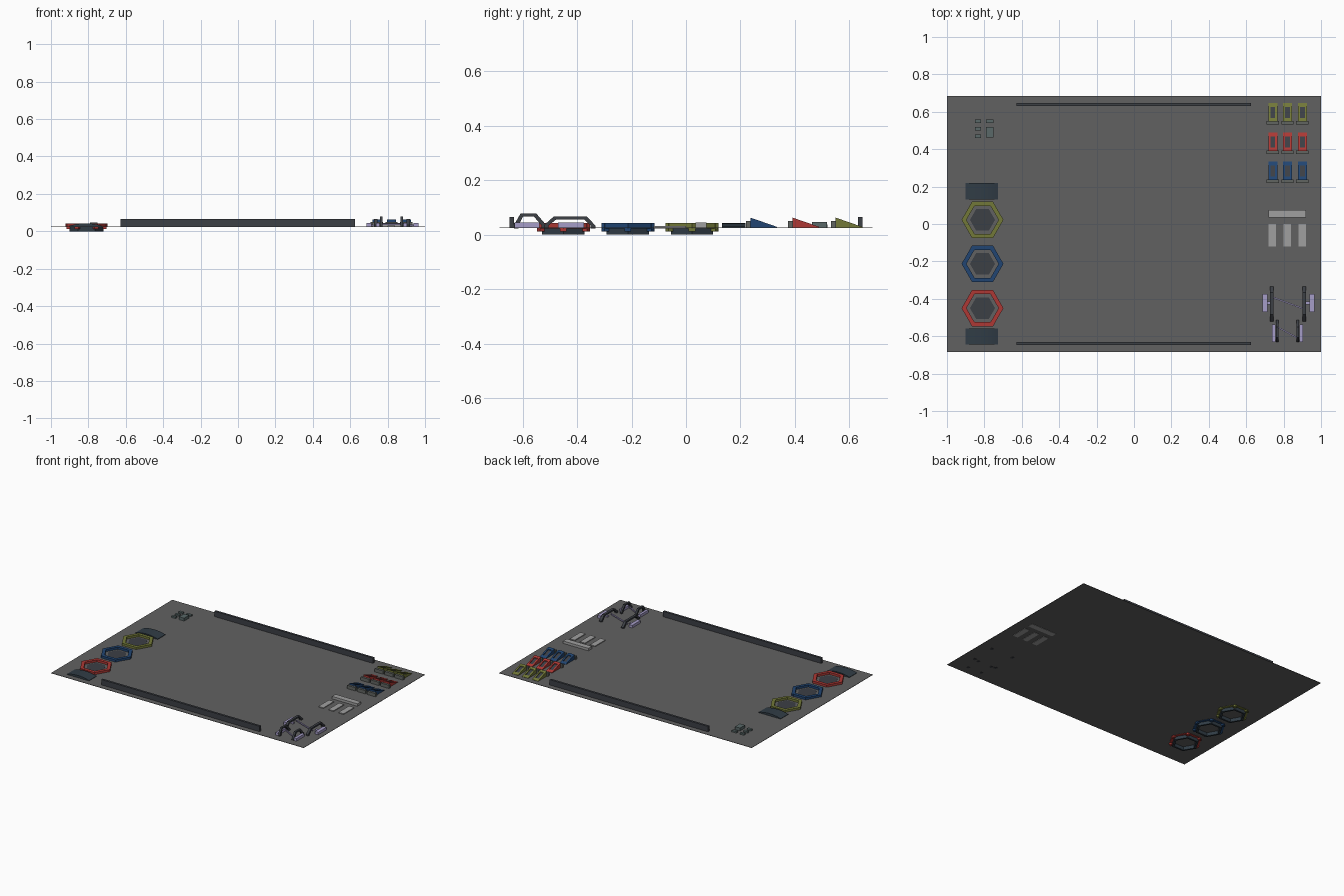
import bpy, bmesh, math

if "Cube" in bpy.data.objects:
    bpy.data.objects.remove(bpy.data.objects["Cube"])

FZ = 0.0265  # top of the floor sheet
mats = {}


def mat(name, c):
    m = bpy.data.materials.new(name)
    m.diffuse_color = (*c, 1)
    m.use_nodes = True
    m.node_tree.nodes["Principled BSDF"].inputs["Base Color"].default_value = m.diffuse_color
    mats[name] = m


mat("floor_grey", (0.12, 0.12, 0.12))
mat("dark", (0.045, 0.05, 0.06))
mat("navy_grey", (0.03, 0.045, 0.06))
mat("teal_grey", (0.10, 0.14, 0.14))
mat("plate_grey", (0.12, 0.13, 0.12))
mat("light_grey", (0.35, 0.35, 0.35))
mat("lilac", (0.38, 0.34, 0.58))
mat("red", (0.42, 0.04, 0.035))
mat("blue", (0.015, 0.06, 0.17))
mat("olive", (0.17, 0.19, 0.04))


def finish(name, bm, m):
    bmesh.ops.recalc_face_normals(bm, faces=bm.faces)
    me = bpy.data.meshes.new(name)
    bm.to_mesh(me)
    bm.free()
    ob = bpy.data.objects.new(name, me)
    me.materials.append(mats[m])
    bpy.context.collection.objects.link(ob)
    return ob


def box(name, x0, x1, y0, y1, z0, z1, m):
    bm = bmesh.new()
    bmesh.ops.create_cube(bm, size=1)
    for v in bm.verts:
        v.co = ((x0 + x1) / 2 + v.co.x * (x1 - x0),
                (y0 + y1) / 2 + v.co.y * (y1 - y0),
                (z0 + z1) / 2 + v.co.z * (z1 - z0))
    return finish(name, bm, m)


def extrude(name, pts, vec, m):
    """Extrude a closed loop of 3D points along vec."""
    bm = bmesh.new()
    f = bm.faces.new([bm.verts.new(p) for p in pts])
    r = bmesh.ops.extrude_face_region(bm, geom=[f])
    vs = [g for g in r["geom"] if isinstance(g, bmesh.types.BMVert)]
    bmesh.ops.translate(bm, verts=vs, vec=vec)
    return finish(name, bm, m)


def hexagon(r, cx, cy, z):
    return [(cx + r * math.cos(i * math.pi / 3), cy + r * math.sin(i * math.pi / 3), z) for i in range(6)]


def hex_ring(name, cx, cy, r_out, r_in, z0, z1, m):
    bm = bmesh.new()
    loops = [[bm.verts.new(p) for p in hexagon(r, cx, cy, z)]
             for r, z in ((r_out, z0), (r_out, z1), (r_in, z1), (r_in, z0))]
    for k in range(4):
        a, b = loops[k], loops[(k + 1) % 4]
        for i in range(6):
            j = (i + 1) % 6
            bm.faces.new((a[i], a[j], b[j], b[i]))
    return finish(name, bm, m)


# Floor and long side rails
box("floor", -1, 1, -0.685, 0.685, 0.0240, FZ, "floor_grey")
for s, side in ((1, "back"), (-1, "front")):
    box(side + "_rail", -0.628, 0.625, s * 0.64 - 0.008, s * 0.64 + 0.008, FZ - 0.001, 0.065, "dark")

# Hexagonal pads with coloured rims, corner clips and lower rings
CX = -0.81
for col, cy in (("red", -0.45), ("blue", -0.213), ("olive", 0.022)):
    hex_ring(col + "_hex_rim", CX, cy, 0.112, 0.086, 0.022, 0.042, col)
    extrude(col + "_hex_centre", hexagon(0.067, CX, cy, FZ - 0.001), (0, 0, 0.004), "dark")
    hex_ring(col + "_hex_under_ring", CX, cy, 0.09, 0.075, 0.0, 0.025, "navy_grey")
    for i in range(6):
        c = box(col + "_hex_clip", 0.088, 0.106, -0.012, 0.012, 0.012, 0.04, col)
        c.location = (CX, cy, 0)
        c.rotation_euler.z = i * math.pi / 3

# Arched end blocks
for y, name in ((0.175, "back_end_block"), (-0.602, "front_end_block")):
    arc = [(CX - 0.005 + 0.087 * t, y - 0.043, FZ + 0.003 + 0.013 * (1 - t * t))
           for t in [k / 5 - 1 for k in range(11)]]
    low = [(CX + 0.082, y - 0.043, FZ - 0.001), (CX - 0.092, y - 0.043, FZ - 0.001)]
    extrude(name, arc + low, (0, 0.086, 0), "navy_grey")

# Small crates
for y in (0.47, 0.51, 0.55):
    box("small_crate", -0.85, -0.817, y - 0.009, y + 0.009, FZ - 0.001, 0.037, "teal_grey")
box("small_crate", -0.79, -0.752, 0.541, 0.559, FZ - 0.001, 0.037, "teal_grey")
box("large_crate", -0.79, -0.75, 0.462, 0.518, FZ - 0.001, 0.047, "teal_grey")


def wedge(x, y, col):
    """Sloped ramp with a recessed dark panel and an upright end plate."""
    w, n, L, h = 0.024, 0.013, 0.098, 0.034
    y0 = y + 0.016

    def side(xa, xb, a, b, drop, name, m):
        def top(t):
            return FZ + h * (1 - t) + 0.002 - drop
        pts = [(xa, y0 + L * a, FZ - 0.001), (xa, y0 + L * b, FZ - 0.001),
               (xa, y0 + L * b, max(top(b), FZ)), (xa, y0 + L * a, top(a))]
        extrude(name, pts, (xb - xa, 0, 0), m)
    for s in (-1, 1):
        side(x + s * n, x + s * w, 0, 1, 0, col + "_ramp_side", col)
    side(x - n, x + n, 0, 0.18, 0, col + "_ramp_head", col)
    side(x - n, x + n, 0.78, 1, 0, col + "_ramp_toe", col)
    side(x - n, x + n, 0.18, 0.78, 0.006, col + "_ramp_panel", "dark")
    box(col + "_ramp_plate", x - 0.033, x + 0.033, y, y + 0.017, FZ - 0.001, 0.05, "plate_grey")


for col, y in (("blue", 0.22), ("red", 0.375), ("olive", 0.533)):
    for x in (0.742, 0.821, 0.9):
        wedge(x, y, col)

# Pale bars set through the floor
box("cross_bar", 0.72, 0.92, 0.035, 0.075, 0.022, 0.044, "light_grey")
for x in (0.74, 0.82, 0.9):
    box("short_bar", x - 0.02, x + 0.02, -0.12, 0.0, 0.022, 0.032, "light_grey")


def frame(x, y0, y1, ya, yb, h, t):
    """Trapezoid arch frame: legs y0,y1 at the floor, flat top from ya to yb."""
    k = 0.018
    z0 = 0.022
    outer = [(y0, z0), (y0, 0.034), (ya, h), (yb, h), (y1, 0.034), (y1, z0)]
    inner = [(y1 - k, z0), (y1 - k, 0.034), (yb - k * .5, h - 0.011),
             (ya + k * .5, h - 0.011), (y0 + k, 0.034), (y0 + k, z0)]
    extrude("arch_frame", [(x - t, y, z) for y, z in outer + inner], (2 * t, 0, 0), "dark")


def strut(xa, ya, xb, yb, z):
    """Slim diagonal link between two frames."""
    c = 0.004
    extrude("diagonal_strut", [(xa, ya - c, z), (xa, ya + c, z), (xa, ya + c, z + 0.008), (xa, ya - c, z + 0.008)],
            (xb - xa, yb - ya, 0), "lilac")


# Two sets of arch frames with lilac side pads
for x in (0.737, 0.911):
    frame(x, -0.522, -0.333, -0.485, -0.365, 0.067, 0.009)
for x in (0.766, 0.875):
    frame(x, -0.632, -0.512, -0.607, -0.55, 0.078, 0.007)
for x0, x1 in ((0.688, 0.713), (0.939, 0.964)):
    box("wide_pad", x0, x1, -0.47, -0.375, FZ - 0.001, 0.045, "lilac")
for x0, x1 in ((0.738, 0.756), (0.884, 0.904)):
    box("narrow_pad", x0, x1, -0.63, -0.538, FZ - 0.001, 0.045, "lilac")
for s in (-1, 1):
    box("wide_pad_link", 0.824 + s * 0.102 - 0.015, 0.824 + s * 0.102 + 0.015, -0.43, -0.415, 0.028, 0.036, "lilac")
strut(0.737, -0.39, 0.911, -0.455, 0.034)
strut(0.766, -0.55, 0.875, -0.61, 0.034)
